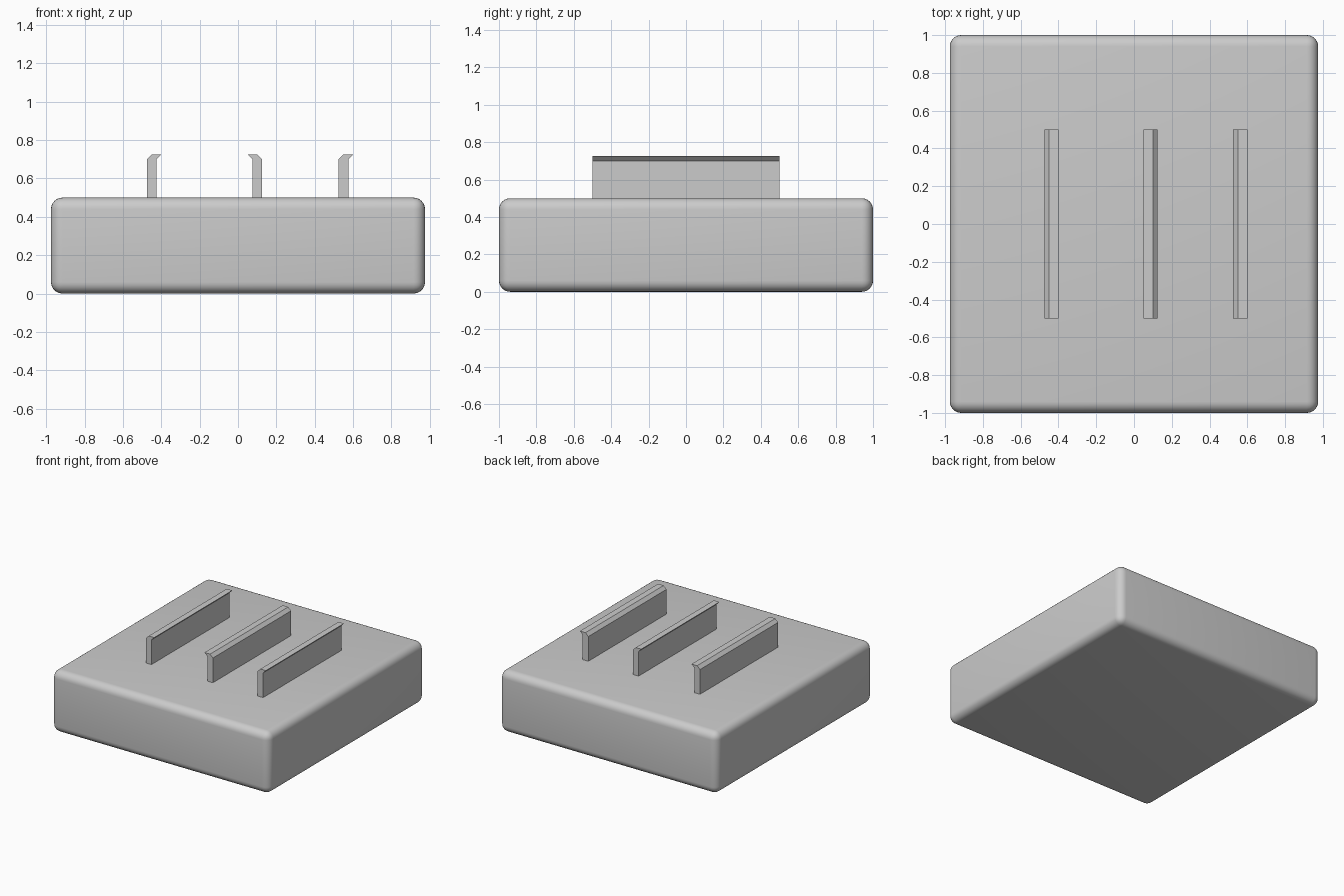
import bpy
import bmesh

old = bpy.data.objects.get("Cube")
if old:
    bpy.data.objects.remove(old, do_unlink=True)

# Single grey plastic
grey = bpy.data.materials.new("grey_plastic")
grey.use_nodes = True
colour = (0.6, 0.6, 0.6, 1)
grey.diffuse_color = colour
grey.node_tree.nodes["Principled BSDF"].inputs["Base Color"].default_value = colour


def add_object(name, bm):
    bmesh.ops.recalc_face_normals(bm, faces=bm.faces)
    mesh = bpy.data.meshes.new(name)
    bm.to_mesh(mesh)
    bm.free()
    mesh.materials.append(grey)
    obj = bpy.data.objects.new(name, mesh)
    bpy.context.collection.objects.link(obj)
    return obj


# Rounded base block
bm = bmesh.new()
bmesh.ops.create_cube(bm, size=1)
for v in bm.verts:
    v.co = (v.co.x * 1.95, v.co.y * 2, v.co.z * 0.5 + 0.25)
bmesh.ops.bevel(bm, geom=bm.edges[:], offset=0.06, segments=6,
                profile=0.5, affect='EDGES')
base = add_object("base_block", bm)
bpy.context.view_layer.objects.active = base
base.select_set(True)
bpy.ops.object.shade_smooth_by_angle()
base.select_set(False)

# Clip cross-section: upright wall with a chamfered back and a hooked lip
PROFILE = [(-0.025, 0.5), (0.025, 0.5), (0.025, 0.7),
           (0.05, 0.725), (0, 0.725), (-0.025, 0.7)]


def add_clip(name, x, facing):
    bm = bmesh.new()
    face = bm.faces.new([bm.verts.new((x + facing * px, -0.5, pz))
                         for px, pz in PROFILE])
    ext = bmesh.ops.extrude_face_region(bm, geom=[face], use_keep_orig=True)
    moved = [g for g in ext["geom"] if isinstance(g, bmesh.types.BMVert)]
    bmesh.ops.translate(bm, vec=(0, 1, 0), verts=moved)
    add_object(name, bm)


# Three clips, the middle one reversed
add_clip("right_clip", -0.45, 1)
add_clip("middle_clip", 0.1, -1)
add_clip("left_clip", 0.55, 1)
